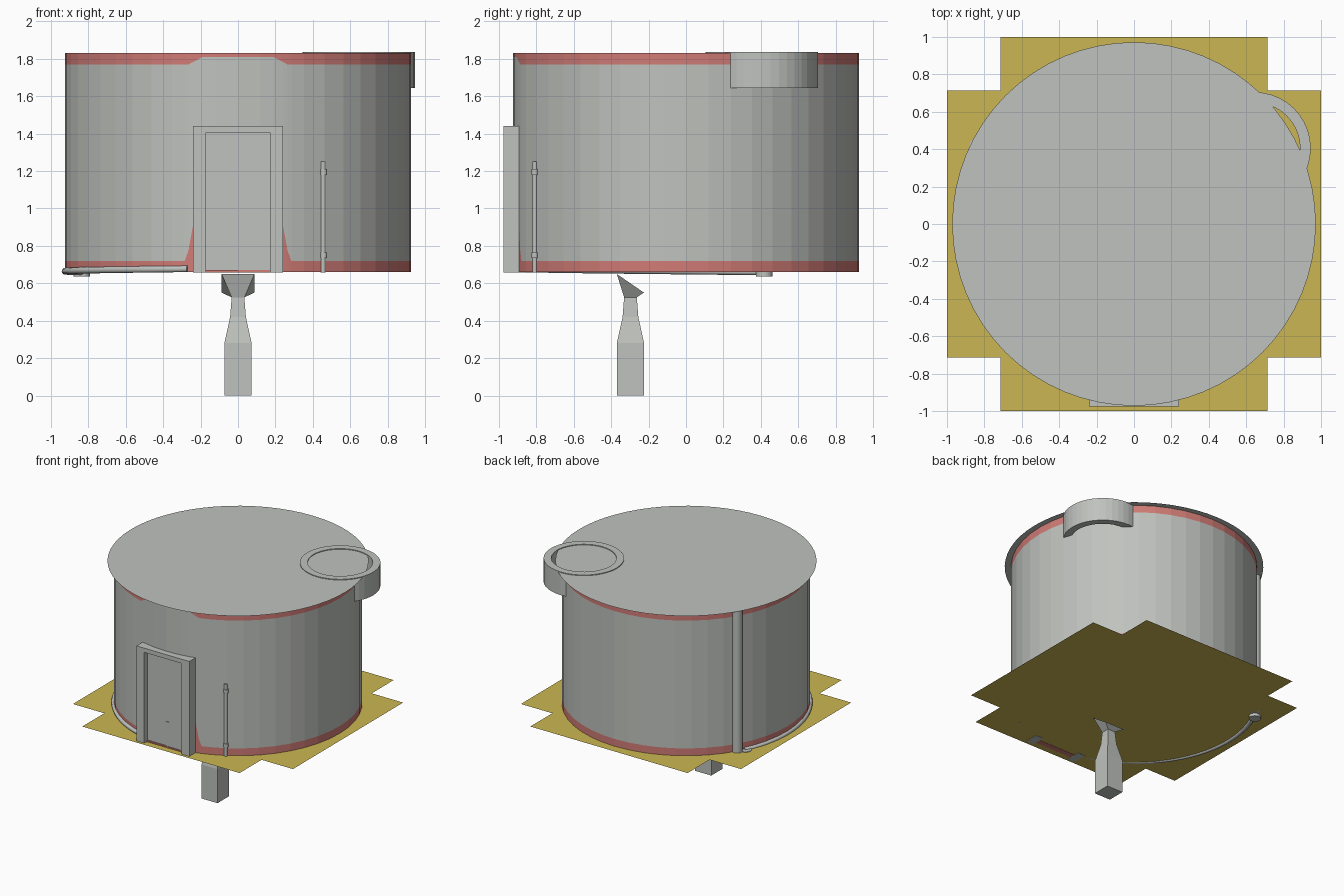
import bpy, bmesh, math
from mathutils import Vector

old = bpy.data.objects.get("Cube")
if old:
    bpy.data.objects.remove(old, do_unlink=True)


def material(name, rgb):
    m = bpy.data.materials.new(name)
    m.use_nodes = True
    m.diffuse_color = (*rgb, 1)
    m.node_tree.nodes["Principled BSDF"].inputs["Base Color"].default_value = (*rgb, 1)
    return m


GREY = material("pale grey", (0.52, 0.54, 0.51))
RED = material("faded red", (0.63, 0.2, 0.18))
YELLOW = material("mustard yellow", (0.6, 0.47, 0.085))

BASE, TOP, R = 0.66, 1.83, 0.925


def finish(name, bm, *mats, smooth=False, recalc=True):
    if recalc:
        bmesh.ops.recalc_face_normals(bm, faces=bm.faces)
    me = bpy.data.meshes.new(name)
    bm.to_mesh(me)
    bm.free()
    ob = bpy.data.objects.new(name, me)
    bpy.context.collection.objects.link(ob)
    for m in mats:
        me.materials.append(m)
    if smooth:
        for o in bpy.context.selected_objects:
            o.select_set(False)
        ob.select_set(True)
        bpy.context.view_layer.objects.active = ob
        bpy.ops.object.shade_smooth_by_angle(angle=math.radians(40))
    return ob


def loft(name, rings, mat, closed=False, caps=True, smooth=False):
    """Skin a list of equal-sized point rings."""
    bm = bmesh.new()
    loops = [[bm.verts.new(p) for p in ring] for ring in rings]
    pairs = list(zip(loops, loops[1:])) + ([(loops[-1], loops[0])] if closed else [])
    for a, b in pairs:
        for i in range(len(a)):
            j = (i + 1) % len(a)
            bm.faces.new((a[i], a[j], b[j], b[i]))
    if caps and not closed:
        bm.faces.new(loops[0])
        bm.faces.new(loops[-1])
    return finish(name, bm, mat, smooth=smooth)


def circle(x, y, z, r, n):
    return [(x + r * math.cos(math.tau * i / n), y + r * math.sin(math.tau * i / n), z)
            for i in range(n)]


def rect(x0, x1, y0, y1, z):
    return [(x0, y0, z), (x1, y0, z), (x1, y1, z), (x0, y1, z)]


def box(name, x, y, z, mat):
    return loft(name, [rect(*x, *y, z[0]), rect(*x, *y, z[1])], mat)


def rod(name, x, y, z0, z1, r, n=12):
    return loft(name, [circle(x, y, z0, r, n), circle(x, y, z1, r, n)], GREY, smooth=True)


def sheet(name, points, mat):
    bm = bmesh.new()
    bm.faces.new([bm.verts.new(p) for p in points])
    return finish(name, bm, mat, recalc=False)


def ramp(v, a, b, va, vb):
    t = min(max((v - a) / (b - a), 0), 1)
    return va + t * (vb - va)


# Ground plate: a square with notched corners
n, e = 0.715, 1.0
quarter = [(e, -n), (e, n), (n, n)]
outline = []
for k in range(4):
    c, s = round(math.cos(k * math.pi / 2)), round(math.sin(k * math.pi / 2))
    outline += [(c * x - s * y, s * x + c * y, BASE) for x, y in quarter]
sheet("ground_plate", outline, YELLOW)

# Round wall: red bands whose edges change beside and above the door
angles = [math.tau * i / 48 for i in range(48)]
angles += [1.5 * math.pi + s * math.asin(x / R) for x in (0.19, 0.265, 0.285) for s in (-1, 1)]
angles.sort()
bm = bmesh.new()
columns = []
for a in angles:
    x, y = R * math.cos(a), R * math.sin(a)
    low, high = 0.72, 1.77
    if y < 0:
        low = ramp(abs(x), 0.235, 0.275, 0.94, low)
        high = ramp(abs(x), 0.19, 0.265, 1.81, high)
    columns.append([bm.verts.new((x, y, z)) for z in (BASE, low, high, TOP)])
for i, a in enumerate(columns):
    b = columns[(i + 1) % len(columns)]
    for k in range(3):
        f = bm.faces.new((a[k], b[k], b[k + 1], a[k + 1]))
        f.material_index = 0 if k == 1 else 1
finish("round_wall", bm, GREY, RED, recalc=False)

# Overhanging roof sheet and the hollow ring at its edge
sheet("roof", circle(0, 0, TOP, 0.972, 64), GREY)
loft("roof_ring", [circle(0.645, 0.405, z, r, 40) for r, z in
                   ((0.3, 1.645), (0.3, 1.836), (0.243, 1.836), (0.243, 1.645))],
     GREY, closed=True)

# Door frame, threshold and two interlocking leaves
for side, s in (("left", 1), ("right", -1)):
    box(f"{side}_door_jamb", sorted((s * 0.17, s * 0.24)), (-0.975, -0.86), (0.658, 1.44), GREY)
box("door_lintel", (-0.17, 0.17), (-0.975, -0.86), (1.405, 1.44), GREY)
box("door_threshold", (-0.17, 0.17), (-0.945, -0.9), (0.658, 0.67), RED)
for part, z, seam in (("lower", (0.67, 0.87), 0.0), ("middle", (0.87, 1.07), 0.03),
                      ("upper", (1.07, 1.405), 0.0)):
    box(f"right_leaf_{part}", (-0.17, seam), (-0.933, -0.88), z, GREY)
    box(f"left_leaf_{part}", (seam, 0.17), (-0.94, -0.88), z, GREY)

# Handrail post by the door with two collars, and the tall drainpipe
rod("handrail_post", 0.455, -0.808, 0.658, 1.25, 0.013)
for z in (0.75, 1.195):
    rod("handrail_collar", 0.458, -0.808, z - 0.015, z + 0.015, 0.019)
rod("drainpipe", -0.795, 0.47, BASE, TOP, 0.04, 16)

# Curved pipe along the foot of the wall, ending in a round fitting
rings = []
for i in range(25):
    t = i / 24
    a = math.radians(153 + 100 * t)
    out = Vector((math.cos(a), math.sin(a), 0))
    centre = out * 0.925 + Vector((0, 0, 0.66 + 0.017 * t))
    rings.append([centre + 0.018 * (out * math.cos(q) + Vector((0, 0, math.sin(q))))
                  for q in (math.tau * j / 10 for j in range(10))])
loft("foot_pipe", rings, GREY, smooth=True)
rod("foot_pipe_fitting", -0.835, 0.418, 0.637, 0.665, 0.045, 16)

# Pedestal: square column, tapered neck and slanted head
cy = -0.297
sections = [rect(-h, h, cy - h, cy + h, z) for z, h in
            ((0, 0.073), (0.28, 0.073), (0.42, 0.042), (0.525, 0.034))]
sections.append([(x, y, ramp(y, -0.37, -0.225, 0.65, 0.55))
                 for x, y, _ in rect(-0.088, 0.088, -0.37, -0.225, 0)])
loft("pedestal", sections, GREY)
